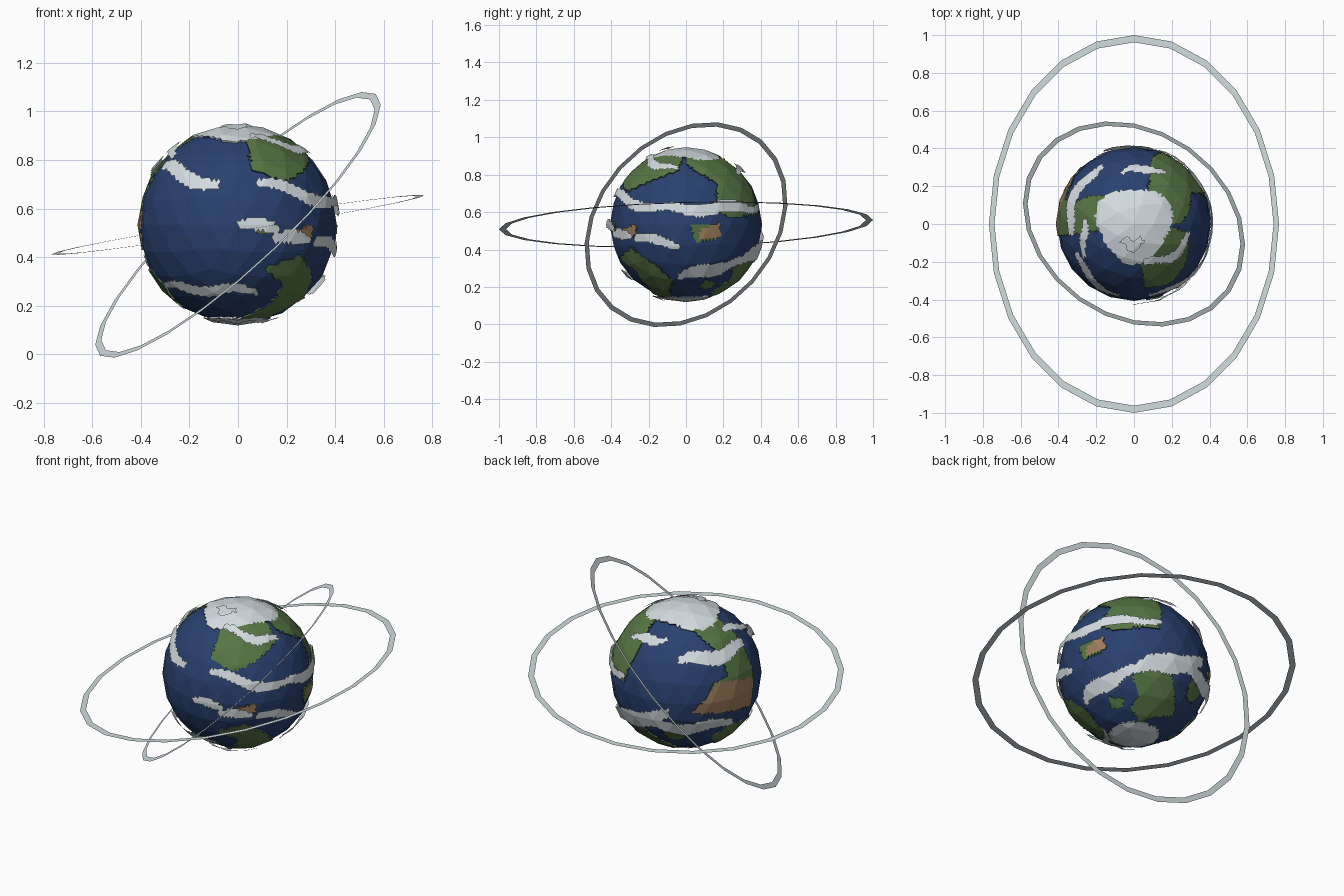
import bpy, bmesh, math
from mathutils import Vector

if "Cube" in bpy.data.objects:
    bpy.data.objects.remove(bpy.data.objects["Cube"])

CENTRE = Vector((0, 0, 0.533))


def material(name, rgb):
    m = bpy.data.materials.new(name)
    m.diffuse_color = (*rgb, 1)
    m.use_nodes = True
    m.node_tree.nodes["Principled BSDF"].inputs["Base Color"].default_value = m.diffuse_color
    return m


OCEAN = material("ocean blue", (0.022, 0.052, 0.16))
LAND = material("land green", (0.095, 0.18, 0.058))
DESERT = material("desert tan", (0.34, 0.205, 0.105))
WHITE = material("ice and cloud white", (0.66, 0.72, 0.75))
RING = material("ring pale grey", (0.64, 0.72, 0.73))

# outlines as (longitude, latitude), longitude 0 = +x, 90 = +y
CONTINENTS = [
    [(-82, 68), (-80, 33), (-57, 26), (-30, 36), (-8, 46), (-5, 68)],
    [(-5, 68), (3, 50), (29, 33), (22, 12), (35, 5), (70, 8), (76, 40), (65, 68)],
    [(125, 68), (145, 50), (160, 35), (160, 18), (146, 15), (138, -6),
     (186, -15), (190, 30), (190, 68)],
    [(-74, -26), (-49, -18), (-28, -32), (-15, -48), (-40, -78), (-95, -76),
     (-60, -56), (-54, -38)],
    [(48, -33), (80, -20), (92, -38), (112, -55), (60, -72), (44, -58), (56, -48)],
    [(150, -40), (160, -26), (195, -28), (200, -40), (170, -60)],
    [(105, -23), (126, -26), (122, -38), (108, -37)],
    [(20, -46), (38, -50), (34, -57), (18, -56)],
    [(-80, 0), (-70, 1), (-68, -6), (-79, -6)],
    [(3, -1), (25, 1), (28, -10), (8, -13)],
]
DESERTS = [
    [(128, -8), (141, 5), (150, 16), (189, 9), (185, -14)],
    [(11, -4), (26, 2), (28, -9), (10, -11)],
    [(-58, -4), (-42, 0), (-40, -7), (-55, -11)],
]
# cloud streaks: start lon, start lat, end lon, end lat, half width
CLOUDS = [
    (-154, 36, -102, 23, 5), (-78, 24, -18, 11, 4.5), (-28, 11, 72, 13, 4.5),
    (-75, 60, -8, 44, 4.5), (-90, 0, -66, -3, 4), (-70, -8, -44, -9, 4),
    (-154, -37, -74, -41, 4), (-42, -10, -5, -14, 4), (-8, -42, 50, -28, 6.5),
    (50, -28, 112, -9, 8), (85, -20, 165, -20, 6), (118, 34, 190, 36, 6),
    (58, 40, 104, 50, 4), (175, 52, 215, 44, 4),
    (-130, -70, -20, -68, 3), (-130, 74, -60, 76, 4),
]


def lon_lat(v):
    v = v.normalized()
    return math.degrees(math.atan2(v.y, v.x)), math.degrees(math.asin(max(-1, min(1, v.z))))


def near(lon, ref):
    return ref + (lon - ref + 180) % 360 - 180


def inside(poly, lon, lat):
    lon = near(lon, sum(p[0] for p in poly) / len(poly))
    hit = False
    for (x0, y0), (x1, y1) in zip(poly, poly[1:] + poly[:1]):
        if (y0 > lat) != (y1 > lat) and lon < x0 + (lat - y0) * (x1 - x0) / (y1 - y0):
            hit = not hit
    return hit


def ground(v):
    lon, lat = lon_lat(v)
    if lat > 61 + 3 * math.cos(math.radians(3 * lon + 90)) or lat < -71:
        return 3
    if any(inside(p, lon, lat) for p in DESERTS):
        return 2
    return 1 if any(inside(p, lon, lat) for p in CONTINENTS) else 0


def cloudy(v):
    lon, lat = lon_lat(v)
    for a, b, c, d, w in CLOUDS:
        t = (near(lon, (a + c) / 2) - a) / (c - a)
        if 0 < t < 1:
            mid = b + (d - b) * t + 2 * math.sin(t * (c - a) / 8)
            taper = w * (0.5 + 0.5 * math.sin(math.pi * t))
            if abs(lat - mid) < taper:
                return True
    return False


def faceted_ball(radius, cuts):
    # low-poly ball whose flat facets are divided finely enough to cut shapes from
    bm = bmesh.new()
    bmesh.ops.create_icosphere(bm, subdivisions=3, radius=radius)
    bmesh.ops.subdivide_edges(bm, edges=bm.edges[:], cuts=cuts, use_grid_fill=True)
    return bm


def finish(bm, name, mats):
    me = bpy.data.meshes.new(name)
    bm.to_mesh(me)
    bm.free()
    for m in mats:
        me.materials.append(m)
    ob = bpy.data.objects.new(name, me)
    ob.location = CENTRE
    bpy.context.collection.objects.link(ob)
    return ob


# planet: ocean ball with raised land, deserts and ice caps
bm = faceted_ball(0.407, 5)
for f in bm.faces:
    f.material_index = ground(f.calc_center_median())
land = [f for f in bm.faces if f.material_index]
ext = bmesh.ops.extrude_face_region(bm, geom=land)
for v in ext["geom"]:
    if isinstance(v, bmesh.types.BMVert):
        v.co *= 1.018
bmesh.ops.delete(bm, geom=[f for f in land if f.is_valid], context='FACES')
finish(bm, "planet", [OCEAN, LAND, DESERT, WHITE])

# clouds: thin streaks floating over the surface
bm = faceted_ball(0.427, 6)
bmesh.ops.delete(bm, geom=[f for f in bm.faces if not cloudy(f.calc_center_median())],
                 context='FACES')
finish(bm, "clouds", [WHITE])


def orbit_ring(name, rx, ry, skew, slope, inner, mat, n=24):
    # flat elliptical ribbon lying in the plane z = slope . (x, y)
    bm = bmesh.new()
    loops = []
    for s in (inner, 1):
        loop = []
        for i in range(n):
            t = 2 * math.pi * i / n
            x = s * rx * math.cos(t)
            y = s * (ry * math.sin(t) + skew * math.cos(t))
            loop.append(bm.verts.new((x, y, slope[0] * x + slope[1] * y)))
        loops.append(loop)
    a, b = loops
    for i in range(n):
        j = (i + 1) % n
        bm.faces.new((a[i], b[i], b[j], a[j]))
    finish(bm, name, [mat])


orbit_ring("outer_ring", 0.768, 1.0, 0, (0.158, 0.025), 0.962, RING)
orbit_ring("inner_ring", 0.588, 0.532, -0.11, (0.925, 0.445), 0.958, RING)
